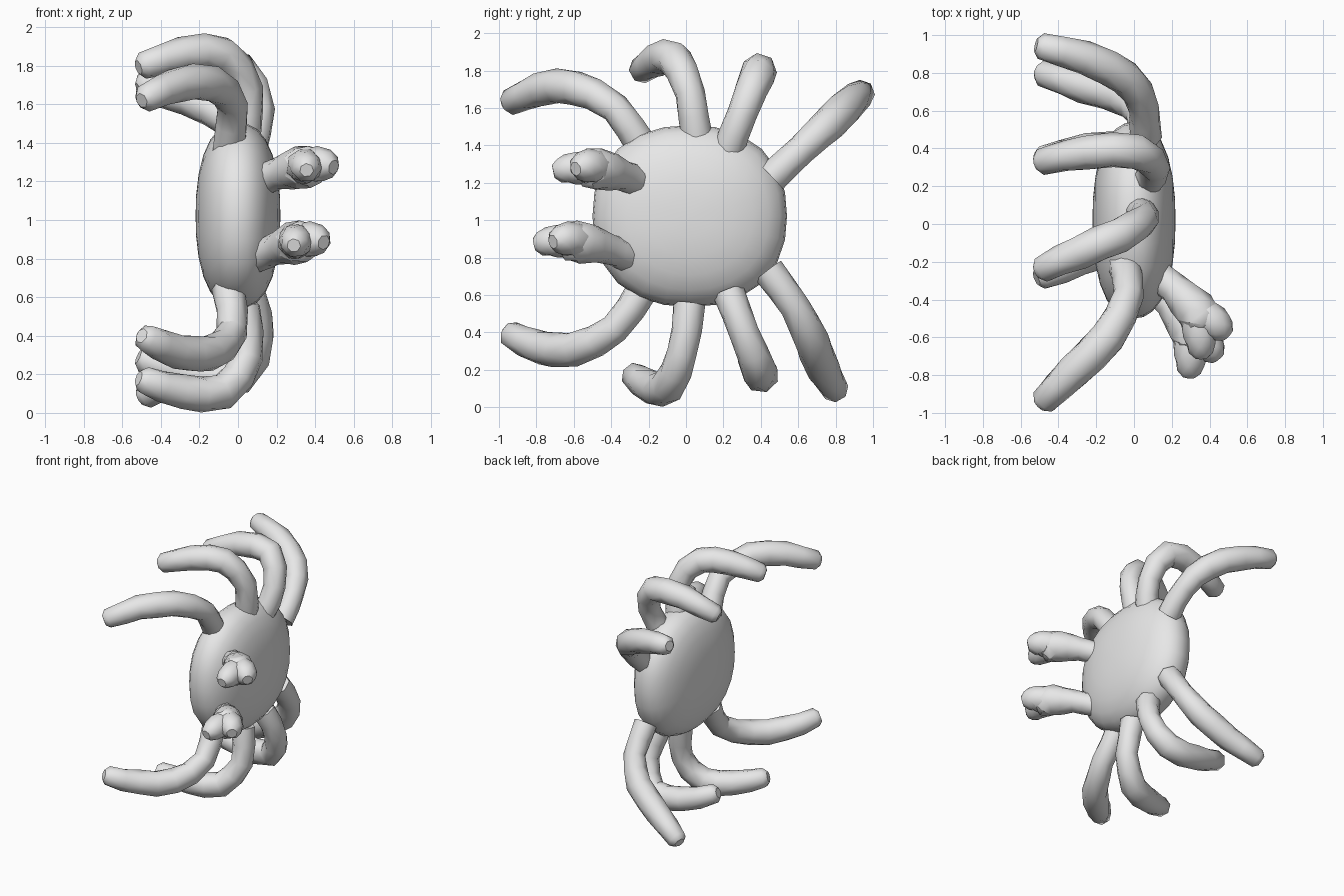
import bpy, bmesh, math
from mathutils import Vector, Quaternion

cube = bpy.data.objects.get("Cube")
if cube:
    bpy.data.objects.remove(cube, do_unlink=True)

grey = bpy.data.materials.new("plain grey")
grey.use_nodes = True
grey.diffuse_color = (0.8, 0.8, 0.8, 1)
grey.node_tree.nodes["Principled BSDF"].inputs["Base Color"].default_value = grey.diffuse_color


def finish(bm, name, angle):
    bmesh.ops.recalc_face_normals(bm, faces=bm.faces)
    mesh = bpy.data.meshes.new(name)
    bm.to_mesh(mesh)
    bm.free()
    mesh.materials.append(grey)
    obj = bpy.data.objects.new(name, mesh)
    bpy.context.collection.objects.link(obj)
    bpy.ops.object.select_all(action='DESELECT')
    obj.select_set(True)
    bpy.context.view_layer.objects.active = obj
    bpy.ops.object.shade_smooth_by_angle(angle=math.radians(angle))


def spline(points, steps):
    """Catmull-Rom samples through 4D points (x, y, z, radius)."""
    p = [2 * points[0] - points[1]] + points + [2 * points[-1] - points[-2]]
    out = []
    for a, b, c, d in zip(p, p[1:], p[2:], p[3:]):
        for k in range(steps):
            t = k / steps
            out.append(0.5 * (2 * b + (c - a) * t + (2 * a - 5 * b + 4 * c - d) * t * t
                              + (3 * b - a - 3 * c + d) * t ** 3))
    return out + [points[-1]]


def tube(name, path, radii, sides=7, steps=2):
    """Low-poly limb with a varying radius and a blunt rounded tip."""
    samples = spline([Vector((*p, r)) for p, r in zip(path, radii)], steps)
    tip = samples[-1].to_3d() + (samples[-1] - samples[-2]).to_3d().normalized() * 0.03
    samples.append(Vector((*tip, samples[-1].w * 0.55)))
    centres = [s.to_3d() for s in samples]
    bm = bmesh.new()
    rings, normal, old = [], None, None
    for i, c in enumerate(centres):
        tangent = (centres[min(i + 1, len(centres) - 1)] - centres[max(i - 1, 0)]).normalized()
        normal = old.rotation_difference(tangent) @ normal if old else tangent.orthogonal().normalized()
        old = tangent
        # Alternate rings are turned half a side for a faceted, hand-cut skin
        rings.append([bm.verts.new(c + Quaternion(tangent, math.tau * (k + i % 2 / 2) / sides)
                                   @ normal * samples[i].w) for k in range(sides)])
    for i, (a, b) in enumerate(zip(rings, rings[1:])):
        for k in range(sides):
            n = (k + 1) % sides
            if i % 2:
                bm.faces.new((a[k], b[n], b[k]))
                bm.faces.new((a[k], a[n], b[n]))
            else:
                bm.faces.new((a[k], a[n], b[k]))
                bm.faces.new((a[n], b[n], b[k]))
    bm.faces.new(rings[0])
    bm.faces.new(rings[-1])
    finish(bm, name, 35)


# Flattened, slightly boxy round body with its poles along x
bm = bmesh.new()
bmesh.ops.create_uvsphere(bm, u_segments=24, v_segments=14, radius=1)
for v in bm.verts:
    d = Vector((v.co.z, v.co.x, v.co.y))
    d /= sum(abs(a) ** 2.3 for a in d) ** (1 / 2.3)
    v.co = Vector((0.22 * d.x, 0.02 + 0.52 * d.y, 1.022 + 0.485 * d.z))
finish(bm, "body", 40)

# Legs curling towards -x; the first three pairs mirror top to bottom
LEG_RADII = (0.088, 0.082, 0.095, 0.092, 0.072)


def leg_pair(number, path, mirror_sum, shift_y):
    tube(f"upper_leg_{number}", path, LEG_RADII)
    lower = [(x, y + shift_y, mirror_sum - z) for x, y, z in path]
    tube(f"lower_leg_{number}", lower, LEG_RADII)


leg_pair(1, [(-0.05, -0.22, 1.37), (-0.03, -0.38, 1.60), (-0.14, -0.60, 1.71),
             (-0.32, -0.78, 1.70), (-0.48, -0.94, 1.63)], 2.02, 0)
leg_pair(2, [(0.03, 0.06, 1.42), (0.05, 0.02, 1.68), (-0.08, -0.06, 1.86),
             (-0.29, -0.15, 1.86), (-0.49, -0.24, 1.80)], 1.97, -0.04)
leg_pair(3, [(0.06, 0.22, 1.36), (0.11, 0.30, 1.57), (0.01, 0.385, 1.78),
             (-0.25, 0.38, 1.78), (-0.49, 0.33, 1.69)], 1.97, 0.01)

# The rear pair: the lower leg hangs more steeply than the upper one rises
tube("upper_leg_4", [(0.06, 0.46, 1.23), (0.05, 0.62, 1.38), (-0.04, 0.77, 1.52),
                     (-0.26, 0.88, 1.63), (-0.49, 0.94, 1.68)], LEG_RADII)
tube("lower_leg_4", [(0.04, 0.44, 0.73), (0.04, 0.58, 0.54), (-0.06, 0.67, 0.36),
                     (-0.27, 0.73, 0.21), (-0.485, 0.80, 0.09)], LEG_RADII)


# Claws reaching forward on the +x side: an arm with two stubby fingers
def claw(level, base, turn):
    spin = Quaternion((0, 0, 1), math.radians(turn))

    def place(points):
        return [Vector(base) + spin @ Vector(p) for p in points]

    wrist = (0.22, -0.20, 0.07)
    tube(level + "_claw_arm", place([(0, 0, 0), (0.11, -0.09, 0.04), wrist, (0.28, -0.28, 0.08)]),
         (0.085, 0.085, 0.115, 0.105))
    tube(level + "_claw_outer_finger", place([wrist, (0.32, -0.27, 0.09), (0.375, -0.32, 0.08)]),
         (0.09, 0.095, 0.07))
    tube(level + "_claw_inner_finger", place([wrist, (0.25, -0.34, 0.08), (0.255, -0.43, 0.065)]),
         (0.09, 0.09, 0.065))


claw("upper", (0.10, -0.25, 1.20), 0)
claw("lower", (0.10, -0.32, 0.81), -8)
